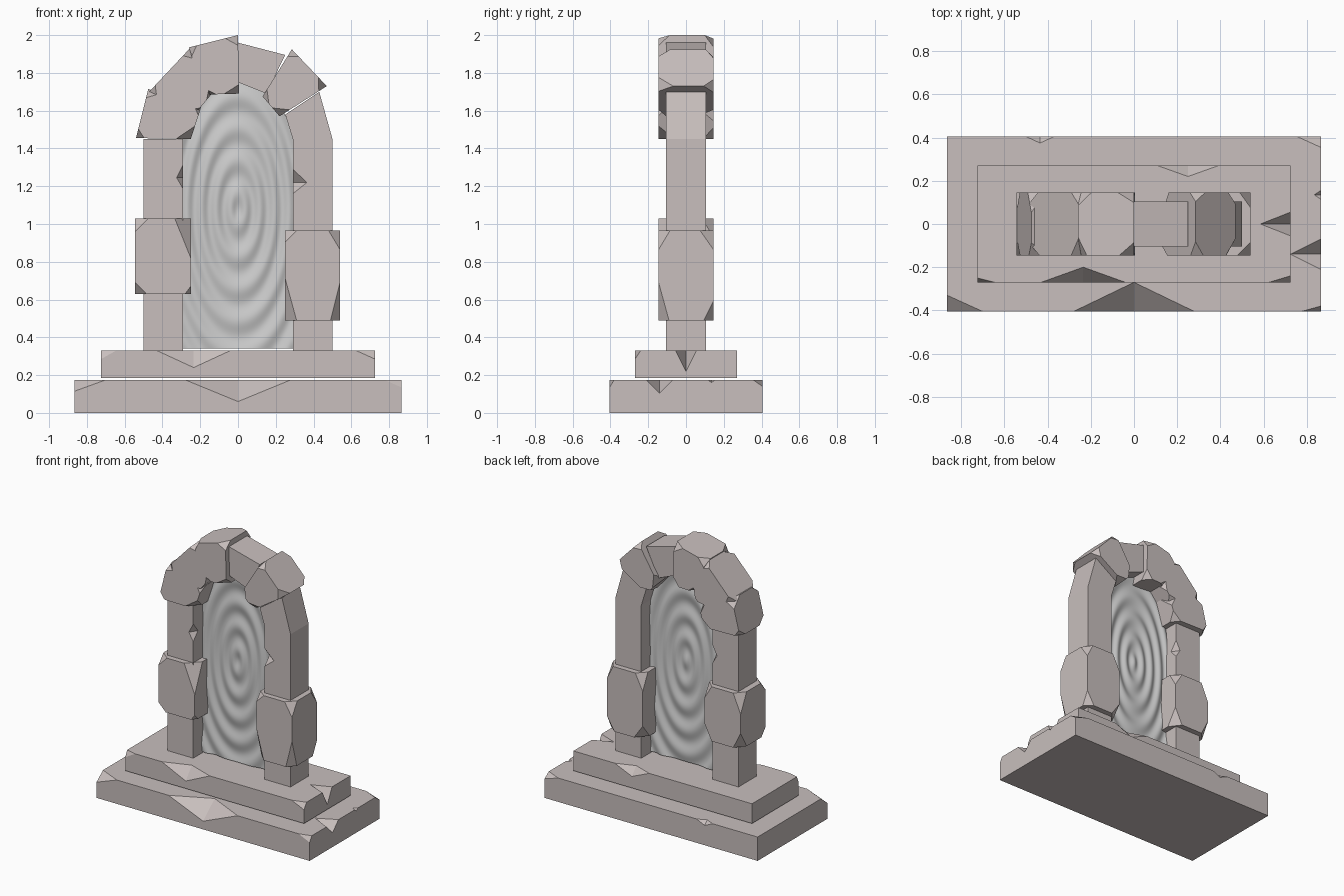
import bpy, bmesh, math, random
from mathutils import Vector

if "Cube" in bpy.data.objects:
    bpy.data.objects.remove(bpy.data.objects["Cube"])

random.seed(4)
stone_mat = bpy.data.materials.new("stone")
stone_mat.diffuse_color = (0.58, 0.52, 0.51, 1)
stone_mat.use_nodes = True
stone_mat.node_tree.nodes["Principled BSDF"].inputs["Base Color"].default_value = stone_mat.diffuse_color


def finish(name, bm, mat=None):
    me = bpy.data.meshes.new(name)
    bm.to_mesh(me)
    bm.free()
    ob = bpy.data.objects.new(name, me)
    bpy.context.collection.objects.link(ob)
    if mat:
        me.materials.append(mat)
    return ob


def hull(name, points, mat=None):
    bm = bmesh.new()
    for p in points:
        bm.verts.new(p)
    bmesh.ops.convex_hull(bm, input=bm.verts[:])
    bmesh.ops.dissolve_limit(bm, angle_limit=0.01, verts=bm.verts[:], edges=bm.edges[:])
    bmesh.ops.recalc_face_normals(bm, faces=bm.faces[:])
    return finish(name, bm, mat)


def block(name, quad, y, cuts={}):
    """Front outline extruded to +-y; cuts[(corner, side)] = lengths to previous, next, along y."""
    pts = []
    for i, (x, z) in enumerate(quad):
        for s in (-1, 1):
            p = Vector((x, s * y, z))
            if (i, s) not in cuts:
                pts.append(p)
                continue
            a, b, c = cuts[(i, s)]
            for q, n in ((quad[i - 1], a), (quad[(i + 1) % 4], b)):
                pts.append(p + (Vector((q[0], s * y, q[1])) - p).normalized() * n)
            pts.append(p - Vector((0, s * c, 0)))
    return hull(name, pts, stone_mat)


def rect(x0, x1, z0, z1):
    return [(x0, z0), (x1, z0), (x1, z1), (x0, z1)]


def notch(ob, a, b, c, d):
    """V-shaped chip on an edge: a, b on the edge, c-d is the bottom of the V."""
    m = (Vector(c) + Vector(d)) / 2
    cutter = hull("chip_cutter", [m + (Vector(p) - m) * 1.5 for p in (a, b, c, d)])
    mod = ob.modifiers.new("chip", "BOOLEAN")
    mod.operation, mod.solver, mod.object = "DIFFERENCE", "EXACT", cutter
    bpy.context.view_layer.objects.active = ob
    bpy.ops.object.modifier_apply(modifier=mod.name)
    bpy.data.objects.remove(cutter)


def chip_y(ob, x, w, y, z, depth, drop):      # chip on a front/back top edge
    s = math.copysign(1, y)
    notch(ob, (x - w, y, z), (x + w, y, z), (x, y, z - drop), (x, y - s * depth, z))


def chip_x(ob, y, w, x, z, depth, drop):      # chip on the right top edge
    notch(ob, (x, y - w, z), (x, y + w, z), (x, y, z - drop), (x - depth, y, z))


# stepped base with broken corners and edges
lower = block("lower_step", rect(-.865, .865, 0, .175), .405, {
    (3, -1): (.165, .06, .075), (2, -1): (.04, .09, .025), (2, 1): (.035, .11, .05)})
chip_y(lower, 0, .28, -.405, .175, .135, .115)
chip_y(lower, -.435, .065, .405, .175, .03, .03)
chip_x(lower, -.14, .07, .865, .175, .14, .07)
chip_x(lower, .135, .02, .865, .175, .03, .015)
upper = block("upper_step", rect(-.725, .725, .185, .33), .27, {
    (3, -1): (.08, .045, .02), (2, -1): (.045, .1, .03)})
chip_y(upper, -.235, .195, -.27, .33, .07, .09)
chip_y(upper, .25, .14, .27, .33, .05, .06)
chip_x(upper, 0, .055, .725, .33, .14, .11)

# pillars with chips on the inner edges
for side, name, z, w in ((-1, "left_pillar", 1.245, .035), (1, "right_pillar", 1.22, .075)):
    x = .29 * side
    post = block(name, rect(min(x, .5 * side), max(x, .5 * side), .33, 1.45), .105)
    for s in ((-1, 1) if side < 0 else (-1,)):
        notch(post, (x, s * .105, z - .06), (x, s * .105, z + .07),
              (x + side * w, s * .105, z), (x, s * .05, z))

# plain arch segments on the right
block("arch_segment_spring", [(.29, 1.45), (.5, 1.45), (.43, 1.7), (.25, 1.58)], .105)
block("arch_segment_top", [(0, 1.75), (.15, 1.69), (.25, 1.895), (0, 1.96)], .105)


# big rough stones
def rough(name, quad, lo, hi):
    cuts = {(i, s): (random.uniform(lo, hi), random.uniform(lo, hi), random.uniform(.04, .1))
            for i in range(4) for s in (-1, 1)}
    block(name, quad, .145, cuts)


rough("arch_stone_spring", [(-.54, 1.455), (-.25, 1.45), (-.195, 1.62), (-.475, 1.715)], .04, .08)
rough("arch_stone_shoulder", [(-.23, 1.58), (-.13, 1.7), (-.25, 1.935), (-.48, 1.69)], .04, .075)
rough("arch_stone_crown", [(-.18, 1.685), (.005, 1.69), (0, 2.0), (-.26, 1.935)], .04, .08)
rough("arch_stone_right", [(.13, 1.675), (.22, 1.57), (.47, 1.73), (.285, 1.925)], .04, .065)
block("left_pillar_stone", rect(-.545, -.25, .63, 1.03), .145, {
    (0, -1): (.06, .06, .05), (1, -1): (.03, .04, .04), (2, -1): (.21, .085, .09),
    (3, -1): (.07, .07, .06), (0, 1): (.12, .06, .07), (1, 1): (.06, .12, .08),
    (2, 1): (.1, .06, .06), (3, 1): (.06, .14, .07)})
block("right_pillar_stone", rect(.25, .54, .49, .965), .145, {
    (0, -1): (.22, .06, .06), (1, -1): (.05, .2, .055), (2, -1): (.1, .06, .06),
    (3, -1): (.06, .06, .05), (0, 1): (.1, .07, .08), (1, 1): (.06, .1, .05),
    (2, 1): (.1, .05, .07), (3, 1): (.06, .12, .06)})


# rippled portal surface filling the opening
def top(x):
    prof = [(0, 1.75), (.15, 1.69), (.25, 1.58), (.29, 1.45)]
    x = abs(x)
    for (x0, z0), (x1, z1) in zip(prof, prof[1:]):
        if x <= x1 + 1e-6:
            return z0 + (z1 - z0) * (x - x0) / (x1 - x0)


bm = bmesh.new()
NX, NZ = 64, 120
rows = []
for i in range(NX + 1):
    x = -.29 + .58 * i / NX
    col = []
    for j in range(NZ + 1):
        z = .34 + (top(x) - .34) * j / NZ
        r = math.hypot(x * 2.2, z - 1.08)
        col.append(bm.verts.new((x, .007 * math.cos(r * math.tau / .17), z)))
    rows.append(col)
for a, b in zip(rows, rows[1:]):
    for j in range(NZ):
        bm.faces.new((a[j], b[j], b[j + 1], a[j + 1])).smooth = True
finish("portal_surface", bm)
